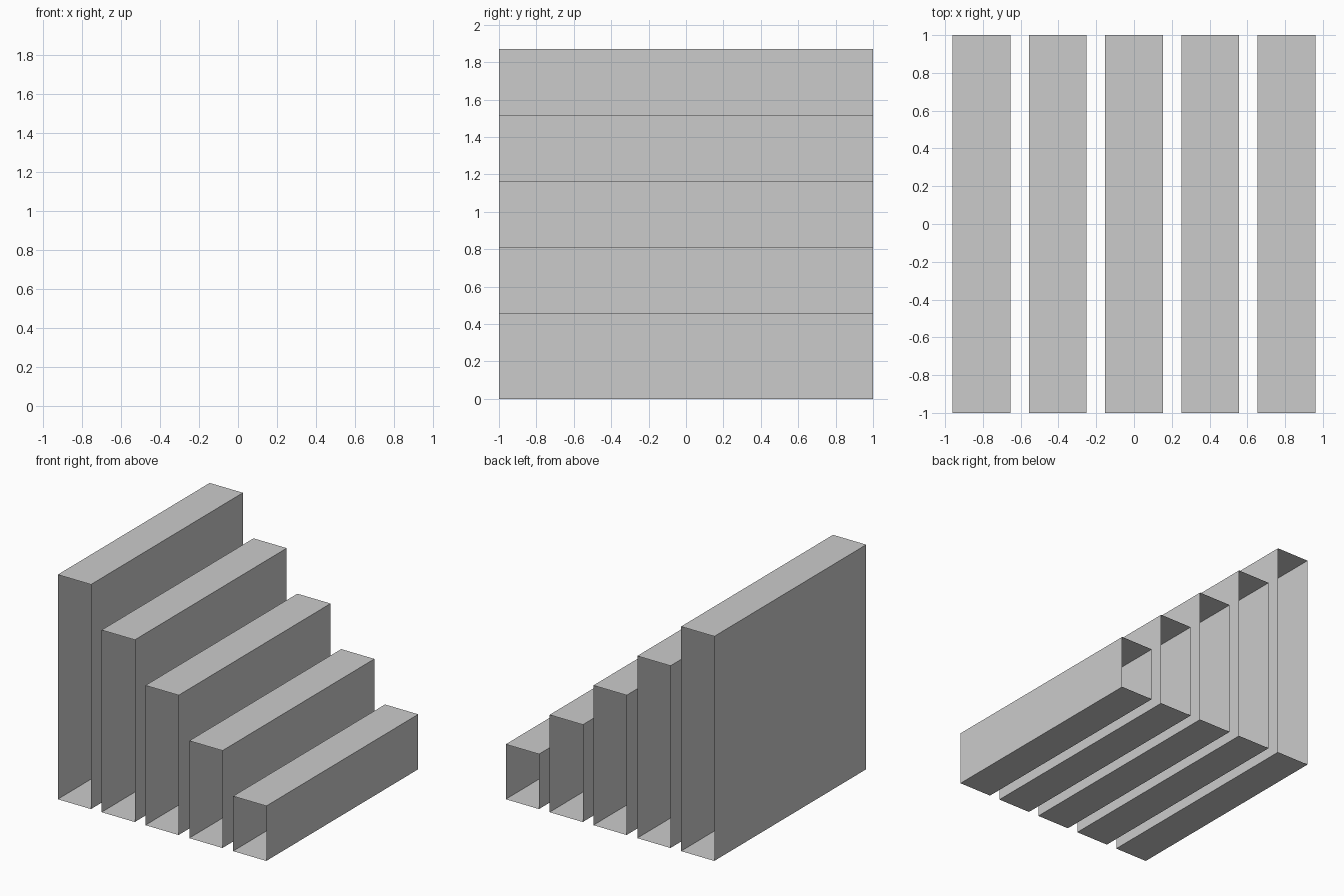
import bpy

if "Cube" in bpy.data.objects:
    bpy.data.objects.remove(bpy.data.objects["Cube"])

WIDTH, SPACING, HALF_LENGTH = 0.306, 0.404, 1.0
TALLEST, DROP, COUNT = 1.871, 0.3533, 5


def open_tube(name, x, height):
    # Thin rectangular sleeve along y, open at both ends
    w = WIDTH / 2
    profile = [(x - w, 0), (x + w, 0), (x + w, height), (x - w, height)]
    verts = [(px, y, pz) for y in (-HALF_LENGTH, HALF_LENGTH) for px, pz in profile]
    faces = [(i, i + 4, (i + 1) % 4 + 4, (i + 1) % 4)[::-1] for i in range(4)]
    mesh = bpy.data.meshes.new(name)
    mesh.from_pydata(verts, [], faces)
    mesh.update()
    obj = bpy.data.objects.new(name, mesh)
    bpy.context.collection.objects.link(obj)


# Row of sleeves stepping down from left to right
for i in range(COUNT):
    open_tube(f"step_sleeve_{i + 1}", (i - (COUNT - 1) / 2) * SPACING, TALLEST - i * DROP)
